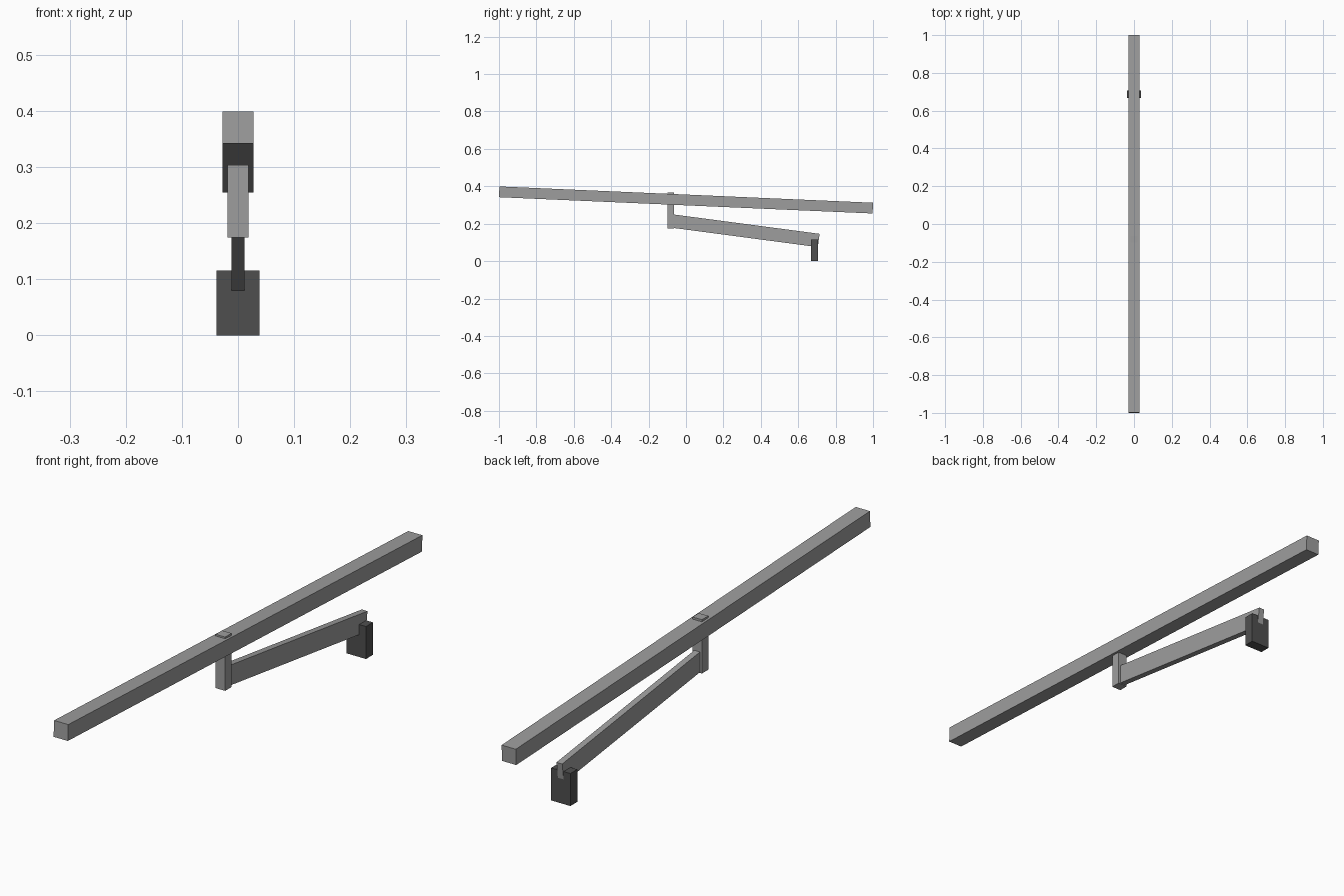
import bpy, math

if "Cube" in bpy.data.objects:
    bpy.data.objects.remove(bpy.data.objects["Cube"])


def material(name, v):
    m = bpy.data.materials.new(name)
    m.diffuse_color = (v, v, v, 1)
    m.use_nodes = True
    m.node_tree.nodes["Principled BSDF"].inputs["Base Color"].default_value = m.diffuse_color
    return m


light = material("light grey", 0.34)
dark = material("dark grey", 0.078)


def box(name, size, centre, mat, tilt=0.0):
    """Box of the given size, tilted about the x axis."""
    bpy.ops.mesh.primitive_cube_add(size=1, location=centre, rotation=(tilt, 0, 0))
    ob = bpy.context.object
    ob.name = name
    ob.scale = size
    ob.data.materials.append(mat)
    return ob


def bar(name, width, height, start, end, mat):
    """Bar whose centre line runs between two (y, z) points."""
    dy, dz = end[0] - start[0], end[1] - start[1]
    centre = (0, (start[0] + end[0]) / 2, (start[1] + end[1]) / 2)
    return box(name, (width, math.hypot(dy, dz), height), centre, mat, math.atan2(dz, dy))


# long sloping beam
bar("long_beam", 0.056, 0.0575, (-0.9988, 0.3705), (0.9988, 0.2835), light)
# short post passing through the beam
box("post", (0.0375, 0.036, 0.192), (0, -0.081, 0.27), light)
# thin brace from the post down to the foot
bar("brace_arm", 0.0225, 0.0715, (-0.075, 0.2145), (0.7095, 0.1105), light)
# foot block
box("foot", (0.076, 0.039, 0.116), (0, 0.687, 0.058), dark)
